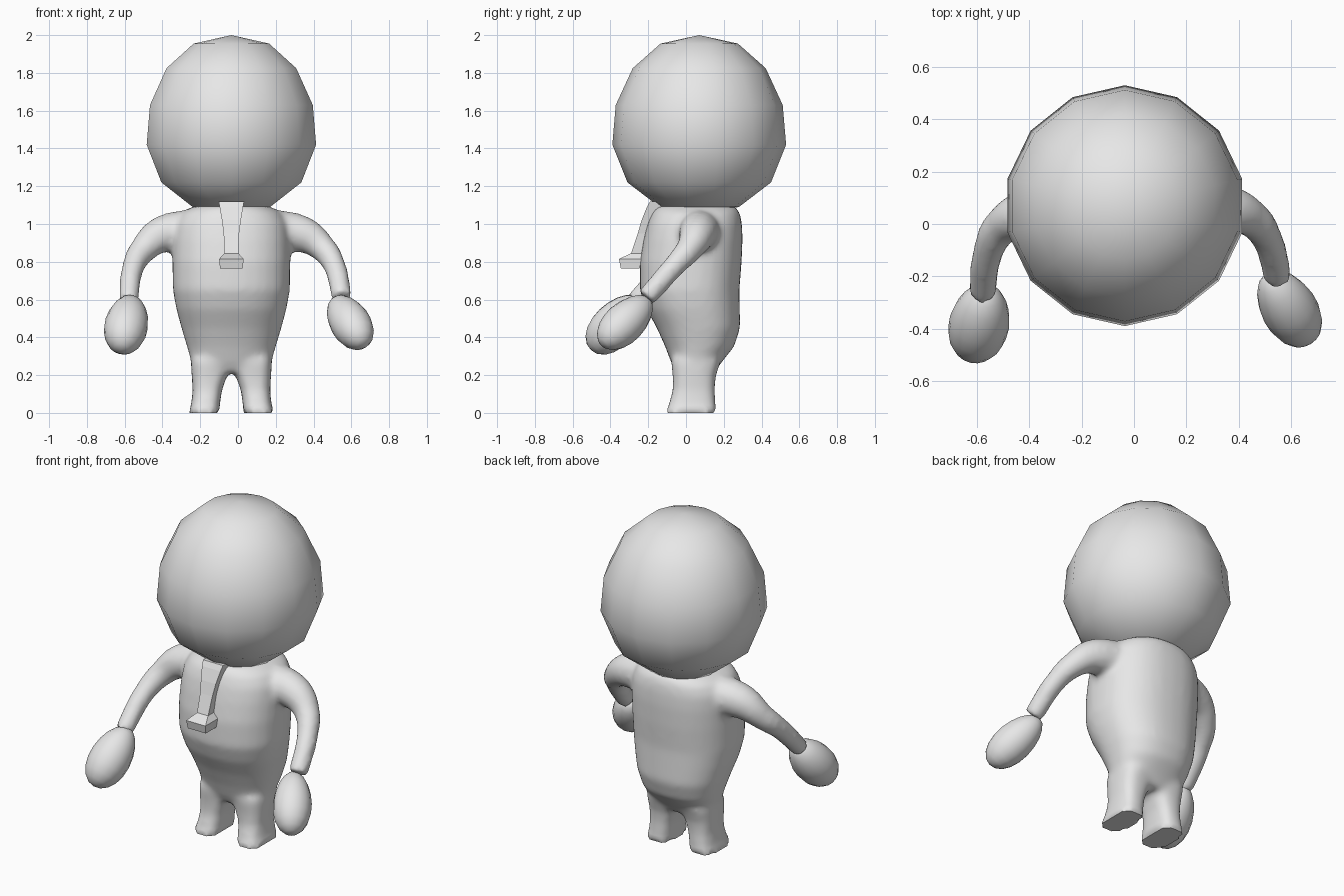
import bpy, bmesh, math
from mathutils import Vector

if "Cube" in bpy.data.objects:
    bpy.data.objects.remove(bpy.data.objects["Cube"])

CX = -0.035  # the figure's mirror line
grey = bpy.data.materials.new("plain grey")
grey.diffuse_color = (0.8, 0.8, 0.8, 1)
grey.use_nodes = True
grey.node_tree.nodes["Principled BSDF"].inputs["Base Color"].default_value = grey.diffuse_color


def make_object(name, bm, angle):
    bmesh.ops.recalc_face_normals(bm, faces=bm.faces[:])
    mesh = bpy.data.meshes.new(name)
    bm.to_mesh(mesh)
    bm.free()
    mesh.materials.append(grey)
    obj = bpy.data.objects.new(name, mesh)
    bpy.context.collection.objects.link(obj)
    bpy.ops.object.select_all(action='DESELECT')
    obj.select_set(True)
    bpy.context.view_layer.objects.active = obj
    if angle:
        bpy.ops.object.shade_smooth_by_angle(angle=math.radians(angle))
    return obj


def skin_rings(bm, rings):
    """Bridge closed rings of points and cap both ends."""
    loops = [[bm.verts.new(p) for p in ring] for ring in rings]
    n = len(loops[0])
    for a, b in zip(loops, loops[1:]):
        for i in range(n):
            j = (i + 1) % n
            bm.faces.new((a[i], a[j], b[j], b[i]))
    bm.faces.new(loops[0][::-1])
    bm.faces.new(loops[-1])


def oval(z, x0, x1, y0, y1, power, n=32):
    """Rounded-square section inside the given bounds."""
    pts = []
    for i in range(n):
        t = math.tau * i / n
        c, s = math.cos(t), math.sin(t)
        pts.append(((x0 + x1) / 2 + (x1 - x0) / 2 * math.copysign(abs(c) ** (2 / power), c),
                    (y0 + y1) / 2 + (y1 - y0) / 2 * math.copysign(abs(s) ** (2 / power), s), z))
    return pts


def add_tube(bm, points):
    """Smooth limb through (x, y, z, radius) points."""
    curve = bpy.data.curves.new("limb_path", 'CURVE')
    curve.dimensions = '3D'
    curve.bevel_depth = 1
    curve.bevel_resolution = 4
    curve.use_fill_caps = True
    curve.resolution_u = 6
    spline = curve.splines.new('BEZIER')
    spline.bezier_points.add(len(points) - 1)
    for bp, (x, y, z, r) in zip(spline.bezier_points, points):
        bp.co = (x, y, z)
        bp.radius = r
        bp.handle_left_type = bp.handle_right_type = 'AUTO'
    obj = bpy.data.objects.new("limb_path", curve)
    bpy.context.collection.objects.link(obj)
    bpy.context.view_layer.update()
    dg = bpy.context.evaluated_depsgraph_get()
    mesh = bpy.data.meshes.new_from_object(obj.evaluated_get(dg))
    bm.from_mesh(mesh)
    bpy.data.objects.remove(obj)
    bpy.data.meshes.remove(mesh)


# Head: 14-sided ball, slightly heavy at the bottom
profile = [(0.205, 1.955), (0.352, 1.825), (0.442, 1.63),
           (0.46, 1.42), (0.38, 1.22), (0.21, 1.09)]
bm = bmesh.new()
SIDES = 14
rows = [[bm.verts.new((CX + r * math.sin(math.tau * i / SIDES),
                       0.07 + r * math.cos(math.tau * i / SIDES), z))
         for i in range(SIDES)] for r, z in profile]
top = bm.verts.new((CX, 0.07, 2.0))
bottom = bm.verts.new((CX, 0.07, 1.05))
for i in range(SIDES):
    j = (i + 1) % SIDES
    bm.faces.new((top, rows[0][i], rows[0][j]))
    bm.faces.new((bottom, rows[-1][j], rows[-1][i]))
    for a, b in zip(rows, rows[1:]):
        bm.faces.new((a[i], b[i], b[j], a[j]))
make_object("head", bm, 60)

# Body: torso, legs and arms fused into one smooth skin
bm = bmesh.new()
torso = [(0.21, 0.17, -0.05, 0.15), (0.27, 0.212, -0.08, 0.19),
         (0.35, 0.235, -0.11, 0.255), (0.45, 0.265, -0.155, 0.287),
         (0.55, 0.292, -0.21, 0.285), (0.65, 0.31, -0.245, 0.283),
         (0.80, 0.313, -0.245, 0.295), (0.92, 0.31, -0.225, 0.30),
         (1.00, 0.30, -0.205, 0.297), (1.06, 0.265, -0.18, 0.285),
         (1.095, 0.20, -0.15, 0.26)]
skin_rings(bm, [oval(z, CX - h, CX + h, y0, y1, 2.3) for z, h, y0, y1 in torso])

# outer and inner distance from the mirror line, then front and back
leg = [(0.0, 0.225, 0.065, -0.105, 0.157), (0.05, 0.212, 0.06, -0.09, 0.157),
       (0.12, 0.205, 0.05, -0.07, 0.152), (0.19, 0.21, 0.025, -0.07, 0.157),
       (0.28, 0.215, 0.0, -0.08, 0.185)]
for side in (-1, 1):
    skin_rings(bm, [oval(z, CX + side * a, CX + side * b, y0, y1, 2.8)
                    for z, a, b, y0, y1 in leg])

right_arm = [(0.13, 0.07, 0.96, 0.125), (0.34, 0.06, 0.945, 0.1),
             (0.45, 0.02, 0.87, 0.073), (0.51, -0.06, 0.78, 0.06),
             (0.55, -0.21, 0.61, 0.055)]
left_arm = [(-0.2, 0.07, 0.96, 0.125), (-0.4, 0.04, 0.945, 0.1),
            (-0.505, -0.01, 0.86, 0.073), (-0.555, -0.1, 0.77, 0.06),
            (-0.58, -0.27, 0.59, 0.053)]
add_tube(bm, right_arm)
add_tube(bm, left_arm)
body = make_object("body", bm, 0)
remesh = body.modifiers.new("fuse", 'REMESH')
remesh.mode = 'VOXEL'
remesh.voxel_size = 0.016
bpy.ops.object.modifier_apply(modifier=remesh.name)

# soften the joins but keep the soles crisp
bm = bmesh.new()
bm.from_mesh(body.data)
for _ in range(6):
    bmesh.ops.smooth_vert(bm, verts=[v for v in bm.verts if v.co.z > 0.04], factor=0.5,
                          use_axis_x=True, use_axis_y=True, use_axis_z=True)
bm.to_mesh(body.data)
bm.free()
bpy.ops.object.shade_smooth_by_angle(angle=math.radians(50))

# Hands: mitten-like eggs along the forearm direction
hands = [("right_hand", (0.59, -0.32, 0.482), (0.08, -0.13, -0.125), 0.107),
         ("left_hand", (-0.59, -0.375, 0.47), (-0.03, -0.13, -0.14), 0.115)]
for name, centre, direction, width in hands:
    bm = bmesh.new()
    bmesh.ops.create_uvsphere(bm, u_segments=16, v_segments=10, radius=1)
    turn = Vector(direction).to_track_quat('Z', 'Y')
    for v in bm.verts:
        taper = 1 + 0.1 * v.co.z
        v.co = turn @ Vector((v.co.x * width * taper, v.co.y * width * taper,
                              v.co.z * 0.19)) + Vector(centre)
    make_object(name, bm, 60)

# Tie: flat-faced strap with a flared block at its end
tie = [(1.12, 0.067, -0.19, -0.15), (1.09, 0.062, -0.207, -0.13),
       (1.02, 0.05, -0.235, -0.16), (0.95, 0.041, -0.255, -0.18),
       (0.845, 0.037, -0.29, -0.215), (0.815, 0.065, -0.355, -0.235),
       (0.765, 0.06, -0.345, -0.245)]
bm = bmesh.new()
skin_rings(bm, [[(CX - h, y0, z), (CX + h, y0, z), (CX + h, y1, z), (CX - h, y1, z)]
                for z, h, y0, y1 in tie])
make_object("tie", bm, 0)
